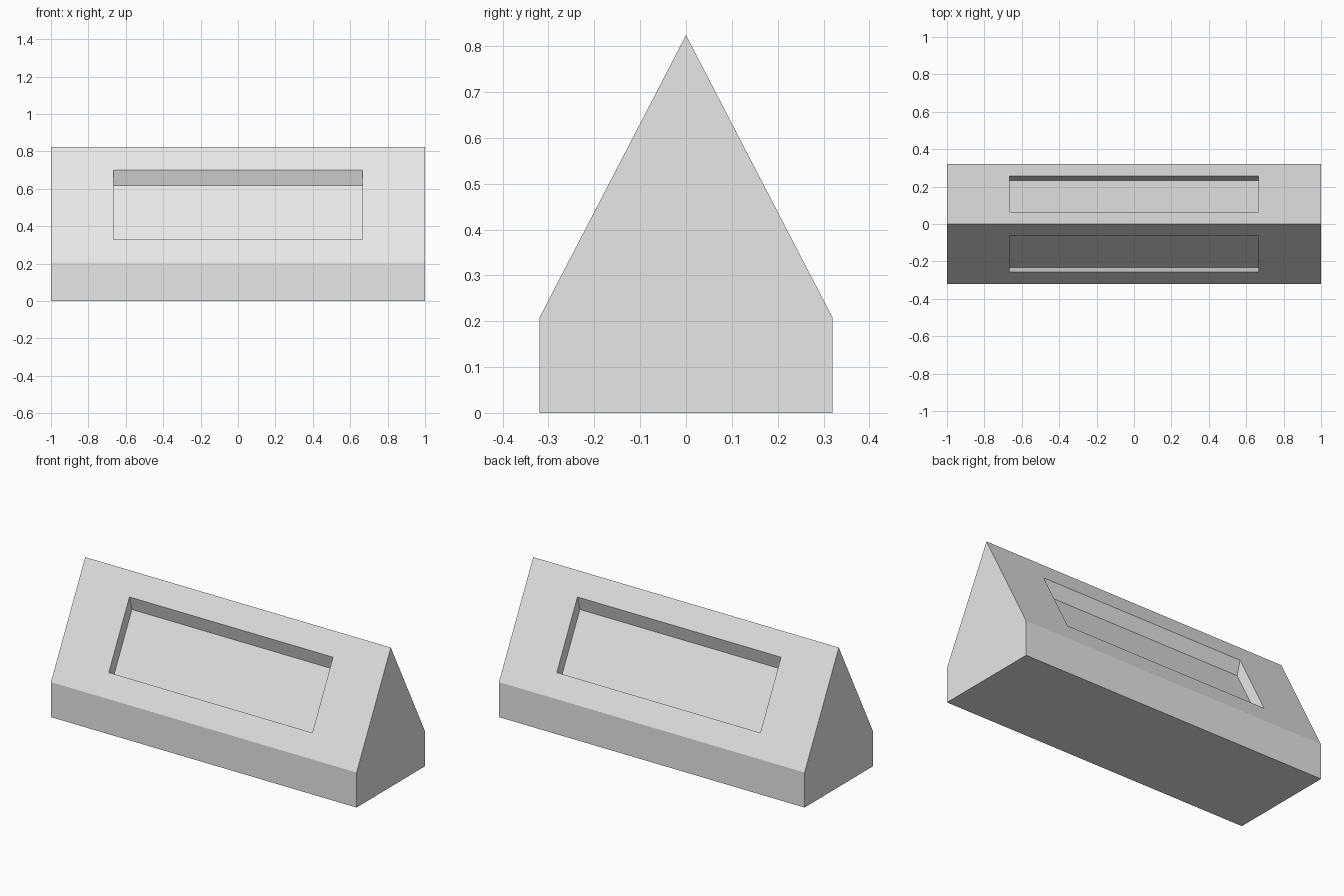
import bpy, bmesh
from mathutils import Vector

if "Cube" in bpy.data.objects:
    bpy.data.objects.remove(bpy.data.objects["Cube"])

HALF_W, SHOULDER, APEX = 0.32, 0.207, 0.824
REC_X, REC_LOW, REC_HIGH = 0.666, 0.329, 0.702   # recess outline on each slope
SHIFT_Y, SHIFT_Z = 0.023, 0.083                  # recess floor moves in and down


def slope_y(z):
    return HALF_W * (APEX - z) / (APEX - SHOULDER)


# Gabled body: extruded five-sided profile
bm = bmesh.new()
profile = [(-HALF_W, 0), (HALF_W, 0), (HALF_W, SHOULDER), (0, APEX), (-HALF_W, SHOULDER)]
end = bm.faces.new([bm.verts.new((-1, y, z)) for y, z in profile])
ext = bmesh.ops.extrude_face_region(bm, geom=[end])
bmesh.ops.translate(bm, vec=(2, 0, 0),
                    verts=[g for g in ext["geom"] if isinstance(g, bmesh.types.BMVert)])
bmesh.ops.recalc_face_normals(bm, faces=bm.faces)

# Recessed panel on each sloping face
slopes = [f for f in bm.faces if f.normal.z > 0.1]
for face in slopes:
    side = 1 if face.normal.y > 0 else -1
    mid_z = face.calc_center_median().z
    bmesh.ops.inset_individual(bm, faces=[face], thickness=0.1)
    for v in face.verts:
        z = REC_HIGH if v.co.z > mid_z else REC_LOW
        v.co = Vector((REC_X if v.co.x > 0 else -REC_X, side * slope_y(z), z))
    bmesh.ops.inset_individual(bm, faces=[face], thickness=0.01)
    for v in face.verts:
        z = REC_HIGH if v.co.z > mid_z else REC_LOW
        v.co = Vector((REC_X if v.co.x > 0 else -REC_X,
                       side * (slope_y(z) - SHIFT_Y), z - SHIFT_Z))

mesh = bpy.data.meshes.new("gabled_block")
bm.to_mesh(mesh)
bm.free()
block = bpy.data.objects.new("gabled_block", mesh)
bpy.context.collection.objects.link(block)

# Single light grey colour
grey = bpy.data.materials.new("light grey")
grey.diffuse_color = (0.8, 0.8, 0.8, 1)
grey.use_nodes = True
grey.node_tree.nodes["Principled BSDF"].inputs["Base Color"].default_value = grey.diffuse_color
mesh.materials.append(grey)
